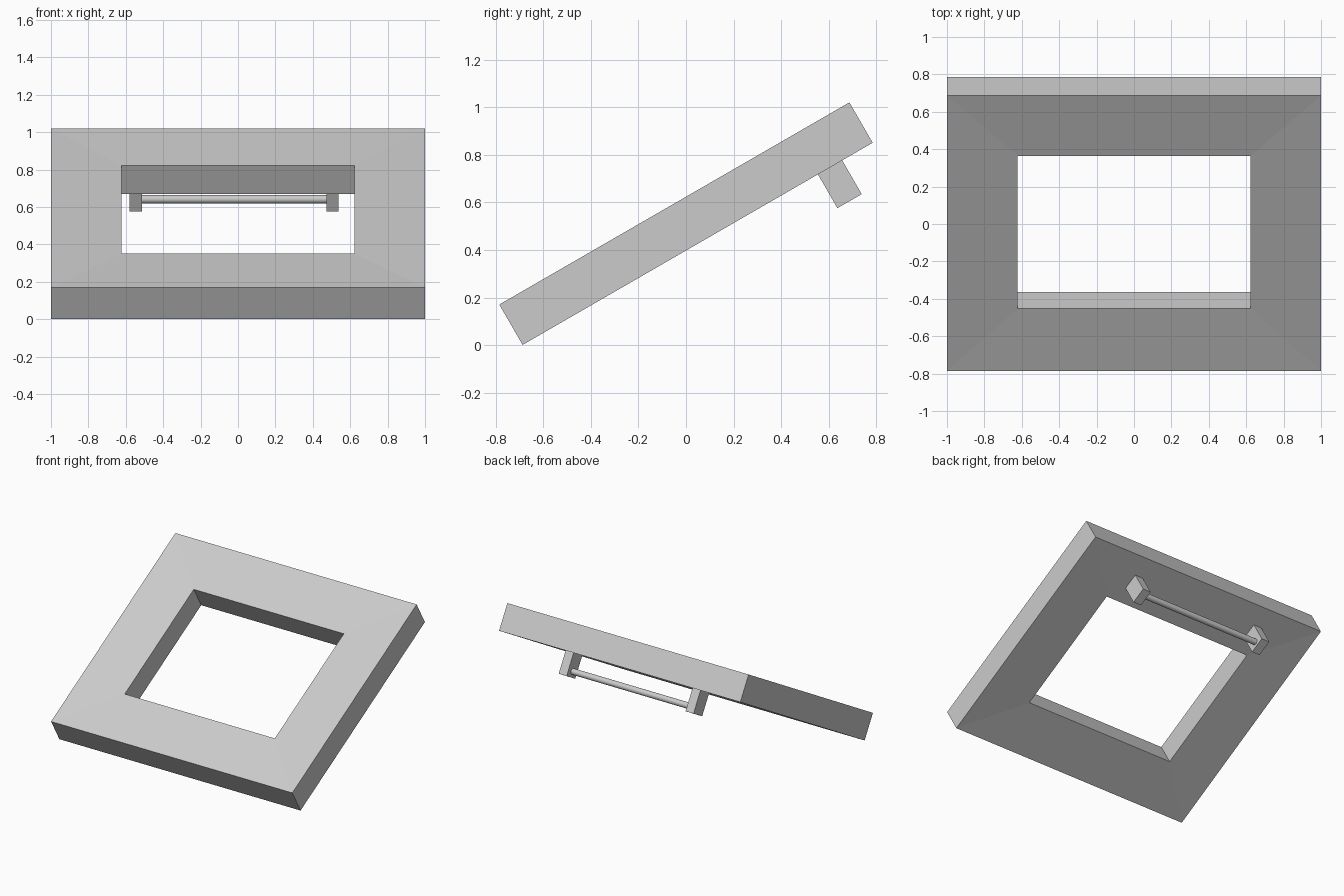
import bpy
import bmesh
from math import radians, pi
from mathutils import Matrix, Vector

cube = bpy.data.objects.get("Cube")
if cube:
    bpy.data.objects.remove(cube, do_unlink=True)

grey = bpy.data.materials.new("light grey")
grey.use_nodes = True
colour = (0.6, 0.6, 0.6, 1)
grey.diffuse_color = colour
grey.node_tree.nodes["Principled BSDF"].inputs["Base Color"].default_value = colour

# Everything is built flat, then tilted back about the x axis
TILT = Matrix.Translation((0, 0, 0.511)) @ Matrix.Rotation(radians(30), 4, "X")


def add_part(name, bm):
    bmesh.ops.recalc_face_normals(bm, faces=bm.faces)
    bmesh.ops.transform(bm, matrix=TILT, verts=bm.verts)
    mesh = bpy.data.meshes.new(name)
    bm.to_mesh(mesh)
    bm.free()
    mesh.materials.append(grey)
    obj = bpy.data.objects.new(name, mesh)
    bpy.context.collection.objects.link(obj)
    return obj


# Frame: four mitred rails, slightly thinner towards the opening
def ring(bm, half_x, half_y, z):
    return [bm.verts.new((sx * half_x, sy * half_y, z))
            for sx, sy in ((-1, -1), (1, -1), (1, 1), (-1, 1))]


bm = bmesh.new()
loops = [ring(bm, 1, 0.85, 0.098), ring(bm, 0.622, 0.472, 0.088),
         ring(bm, 0.622, 0.472, -0.088), ring(bm, 1, 0.85, -0.098)]
for a, b in zip(loops, loops[1:] + loops[:1]):
    for i in range(4):
        j = (i + 1) % 4
        bm.faces.new((a[i], a[j], b[j], b[i]))
add_part("frame", bm)

# Two brackets hanging under the upper rail
for name, x in (("right_bracket", -0.547), ("left_bracket", 0.505)):
    bm = bmesh.new()
    size = Vector((0.066, 0.118, 0.17))
    bmesh.ops.create_cube(bm, size=1, matrix=Matrix.Translation((x, 0.643, -0.177))
                          @ Matrix.Diagonal(size).to_4x4())
    add_part(name, bm)

# Round bar between the brackets
bm = bmesh.new()
bmesh.ops.create_cone(bm, cap_ends=True, segments=32, radius1=0.022, radius2=0.022, depth=0.99,
                      matrix=Matrix.Translation((-0.02, 0.643, -0.22))
                      @ Matrix.Rotation(pi / 2, 4, "Y"))
bar = add_part("bar", bm)
bpy.ops.object.select_all(action="DESELECT")
bar.select_set(True)
bpy.context.view_layer.objects.active = bar
bpy.ops.object.shade_smooth_by_angle(angle=radians(40))
